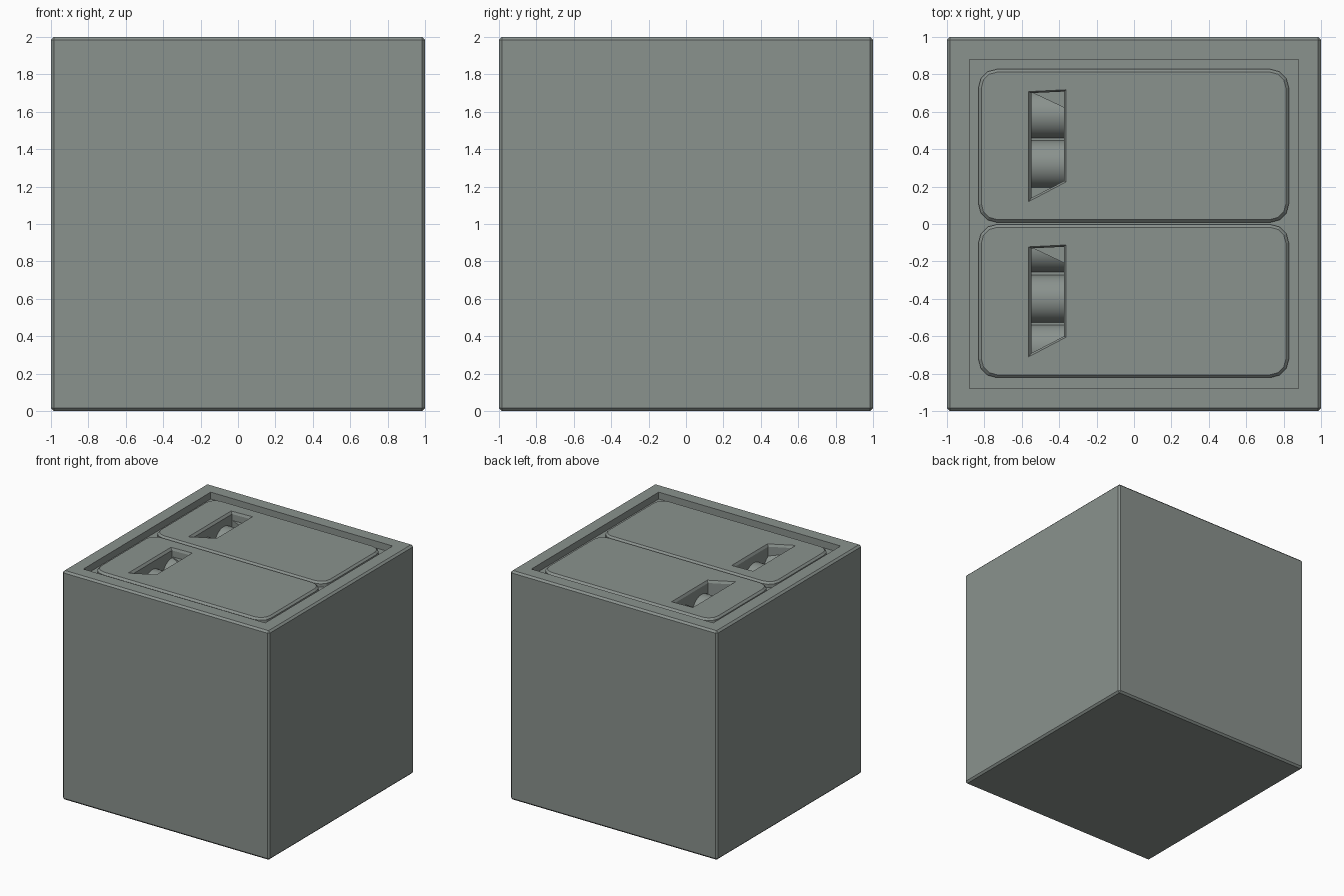
import bpy, bmesh, math
from mathutils import Matrix

if "Cube" in bpy.data.objects:
    bpy.data.objects.remove(bpy.data.objects["Cube"])

# single painted-metal colour
grey = bpy.data.materials.new("grey_green_metal")
grey.diffuse_color = (0.255, 0.288, 0.270, 1)
grey.use_nodes = True
grey.node_tree.nodes["Principled BSDF"].inputs["Base Color"].default_value = grey.diffuse_color


def finish(bm, name):
    bmesh.ops.recalc_face_normals(bm, faces=bm.faces[:])
    me = bpy.data.meshes.new(name)
    bm.to_mesh(me)
    bm.free()
    me.materials.append(grey)
    ob = bpy.data.objects.new(name, me)
    bpy.context.collection.objects.link(ob)
    return ob


def loft(name, rings):
    """Closed solid through (outline, z) rings."""
    bm = bmesh.new()
    loops = [[bm.verts.new((x, y, z)) for x, y in pts] for pts, z in rings]
    for a, b in zip(loops, loops[1:]):
        n = len(a)
        for i in range(n):
            bm.faces.new((a[i], a[(i + 1) % n], b[(i + 1) % n], b[i]))
    bm.faces.new(loops[0])
    bm.faces.new(loops[-1])
    return finish(bm, name)


def rounded(x0, x1, y0, y1, r, seg=3):
    pts = []
    corners = [(x1 - r, y1 - r), (x0 + r, y1 - r), (x0 + r, y0 + r), (x1 - r, y0 + r)]
    for k, (cx, cy) in enumerate(corners):
        for i in range(seg + 1):
            a = math.pi / 2 * (k + i / seg)
            pts.append((cx + r * math.cos(a), cy + r * math.sin(a)))
    return pts


def cut(target, cutter):
    mod = target.modifiers.new("slot", 'BOOLEAN')
    mod.object = cutter
    mod.solver = 'EXACT'
    bpy.context.view_layer.objects.active = target
    bpy.ops.object.modifier_apply(modifier=mod.name)


# cube body with chamfered edges and a shallow square recess on top
bm = bmesh.new()
bmesh.ops.create_cube(bm, size=2, matrix=Matrix.Translation((0, 0, 1)))
bmesh.ops.bevel(bm, geom=bm.edges[:], offset=0.016, segments=1, affect='EDGES')
top = max(bm.faces, key=lambda f: f.calc_center_median().z)
bmesh.ops.inset_region(bm, faces=[top], thickness=0.149)
ext = bmesh.ops.extrude_discrete_faces(bm, faces=[top])
bmesh.ops.translate(bm, verts=ext["faces"][0].verts[:], vec=(0, 0, -0.06))
body = finish(bm, "box_body")

# two hatch doors, each with a slanted grip slot showing rollers inside
hatches = [("back", 0.008, 0.828, 0.0, (0.32, 0.585)),
           ("front", -0.822, -0.002, -0.83, (-0.665, -0.40, -0.13))]
for side, y0, y1, dy, rollers in hatches:
    d = 0.016
    outer = rounded(-0.832, 0.828, y0, y1, 0.10)
    inner = rounded(-0.832 + d, 0.828 - d, y0 + d, y1 - d, 0.10 - d)
    door = loft(side + "_hatch_door", [(outer, 1.935), (outer, 1.969), (inner, 1.985)])

    wide = [(-0.563, 0.12 + dy), (-0.363, 0.225 + dy), (-0.363, 0.718 + dy), (-0.563, 0.708 + dy)]
    slim = [(-0.548, 0.14 + dy), (-0.374, 0.23 + dy), (-0.374, 0.708 + dy), (-0.548, 0.700 + dy)]
    cutter = loft("slot_cutter", [(slim, 1.80), (slim, 1.965), (wide, 1.985), (wide, 2.05)])
    cut(body, cutter)
    cut(door, cutter)
    bpy.data.objects.remove(cutter)

    # rollers lying across the slot
    for i, cy in enumerate(rollers):
        bm = bmesh.new()
        rot = Matrix.Translation((-0.46, cy, 1.77)) @ Matrix.Rotation(math.pi / 2, 4, 'Y')
        bmesh.ops.create_cone(bm, cap_ends=True, segments=32, radius1=0.13,
                              radius2=0.13, depth=0.19, matrix=rot)
        ob = finish(bm, f"{side}_slot_roller_{i + 1}")
        for p in ob.data.polygons:
            p.use_smooth = len(p.vertices) == 4

    # angled stop at the far end of the slot
    stop = [(-0.55, 0.705 + dy), (-0.37, 0.62 + dy), (-0.37, 0.715 + dy)]
    loft(side + "_slot_stop", [(stop, 1.80), (stop, 1.91)])
